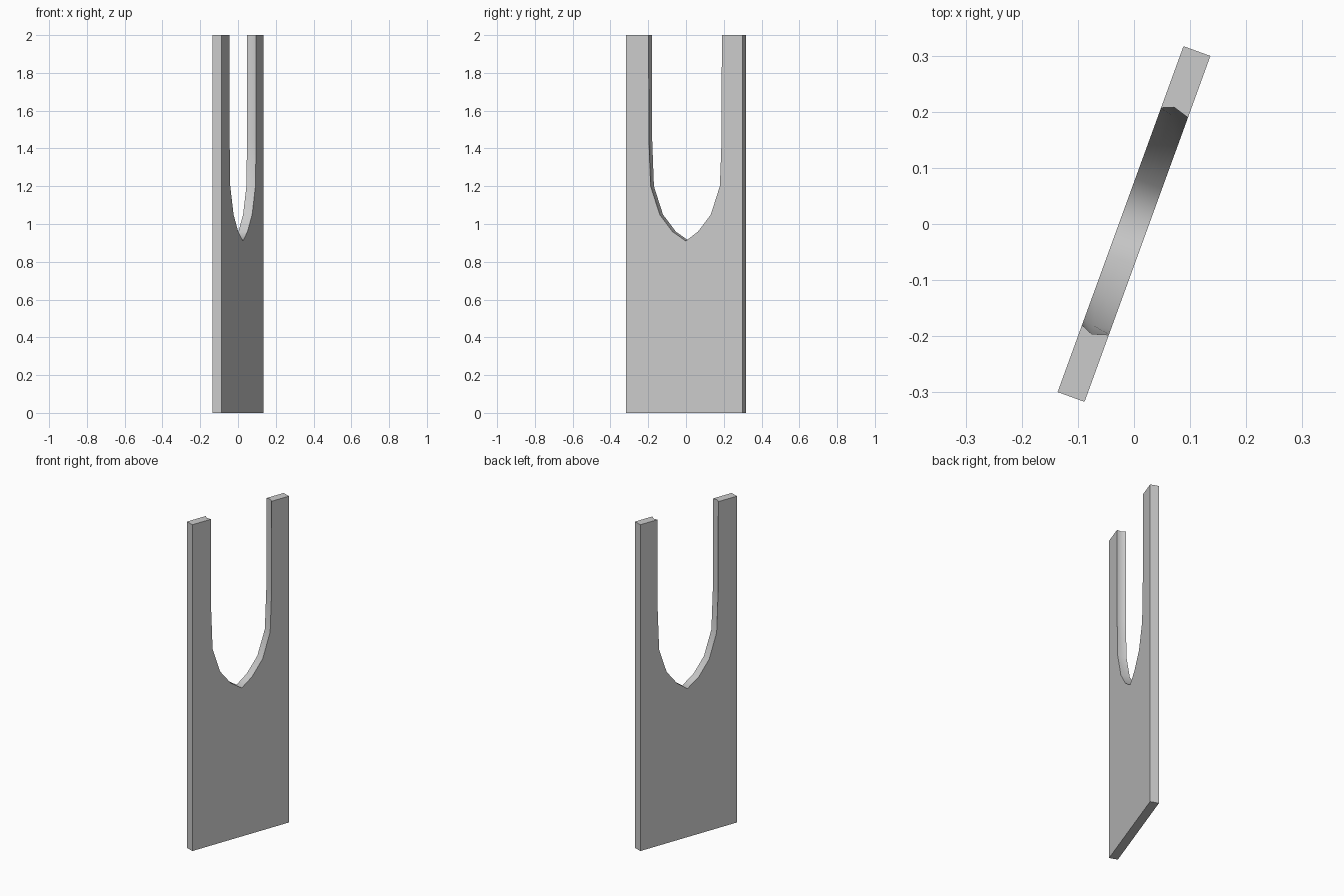
import bpy, bmesh
from math import radians

if "Cube" in bpy.data.objects:
    bpy.data.objects.remove(bpy.data.objects["Cube"])

HALF_W, HALF_T, HEIGHT = 0.328, 0.0255, 2.0
SHIFT = 0.005   # notch sits slightly off centre

# Right half of the notch from the top down: (half width, height, bulge mid-thickness)
NOTCH = [(0.206, 2.0, 0.009), (0.205, 1.45, 0.009), (0.195, 1.2, 0.005),
         (0.144, 1.05, 0.0), (0.072, 0.96, 0.0)]


def outline(bulge):
    """Forked outline of the plate, as (width, height) points."""
    right = [(SHIFT + w + b * bulge, z) for w, z, b in NOTCH]
    left = [(SHIFT - w - b * bulge, z) for w, z, b in reversed(NOTCH)]
    return ([(-HALF_W, 0), (HALF_W, 0), (HALF_W, HEIGHT)] + right
            + [(SHIFT + 0.003, 0.91)] + left + [(-HALF_W, HEIGHT)])


# Forked plate: three outline layers through the thickness
bm = bmesh.new()
layers = []
for y, bulge in ((-HALF_T, 0), (0.004, 1), (HALF_T, 0)):
    layers.append([bm.verts.new((x, y, z)) for x, z in outline(bulge)])
bm.faces.new(layers[0])
bm.faces.new(reversed(layers[2]))
n = len(layers[0])
for a, b in zip(layers, layers[1:]):
    for i in range(n):
        j = (i + 1) % n
        bm.faces.new((a[j], a[i], b[i], b[j]))
bmesh.ops.recalc_face_normals(bm, faces=bm.faces)

mesh = bpy.data.meshes.new("forked_plate")
bm.to_mesh(mesh)
bm.free()
plate = bpy.data.objects.new("forked_plate", mesh)
bpy.context.collection.objects.link(plate)
plate.rotation_euler.z = radians(70)

# Smooth notch wall, sharp plate edges
bpy.context.view_layer.objects.active = plate
plate.select_set(True)
bpy.ops.object.shade_smooth_by_angle(angle=radians(72))
